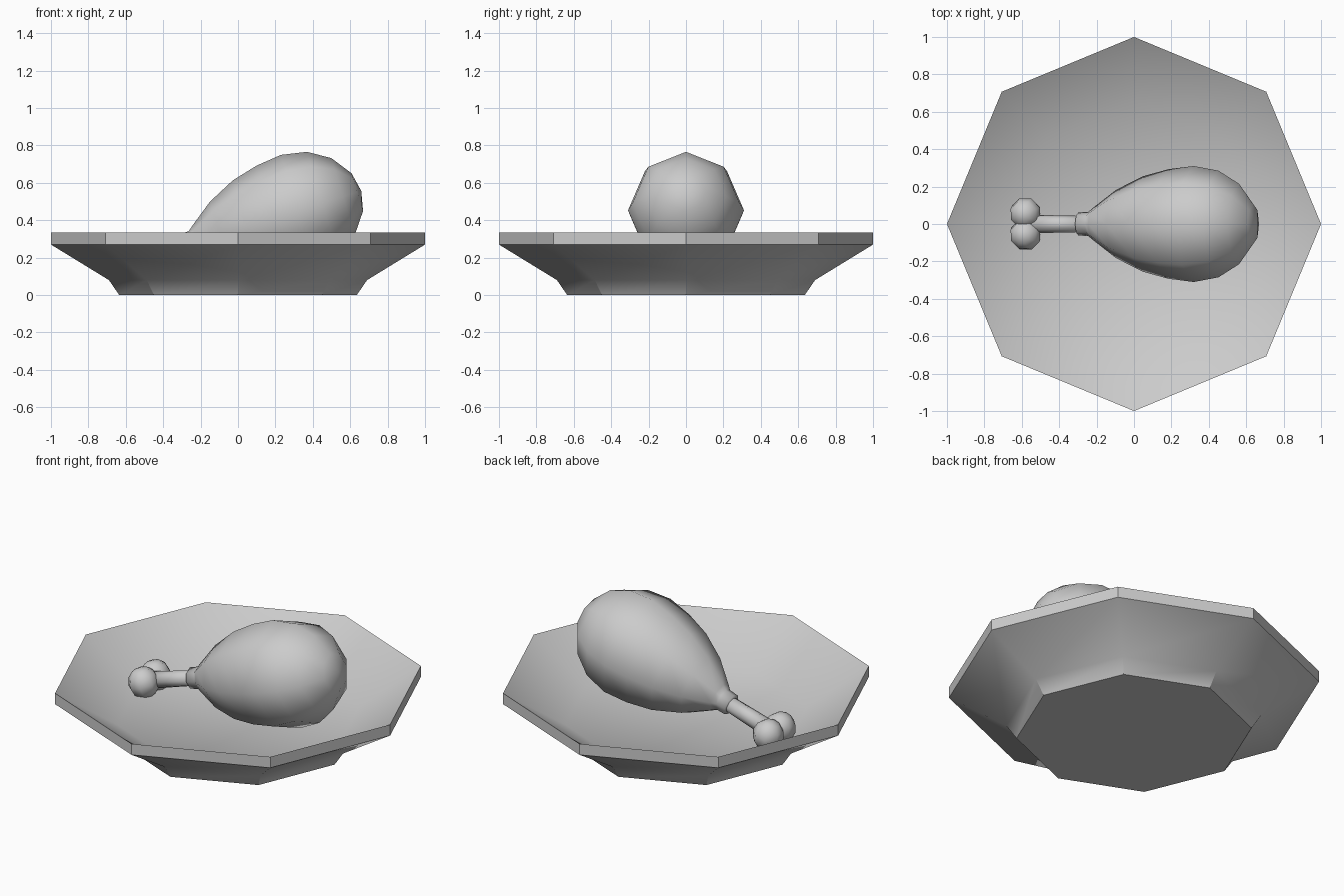
import bpy, bmesh, math
from mathutils import Vector

cube = bpy.data.objects.get("Cube")
if cube:
    bpy.data.objects.remove(cube, do_unlink=True)

SIDES = 8
TILT = math.radians(17)                      # rise of the drumstick axis
AXIS_ORIGIN = Vector((0.31, 0, 0.45))        # widest point of the meat

mat = bpy.data.materials.new("light_grey")
mat.use_nodes = True
GREY = (0.6, 0.6, 0.6, 1)
mat.diffuse_color = GREY
mat.node_tree.nodes["Principled BSDF"].inputs["Base Color"].default_value = GREY


def finish(name, bm, smooth_angle=180):
    """Turn a bmesh into a shaded object."""
    bmesh.ops.recalc_face_normals(bm, faces=bm.faces)
    mesh = bpy.data.meshes.new(name)
    bm.to_mesh(mesh)
    bm.free()
    mesh.materials.append(mat)
    obj = bpy.data.objects.new(name, mesh)
    bpy.context.collection.objects.link(obj)
    bpy.ops.object.select_all(action='DESELECT')
    obj.select_set(True)
    bpy.context.view_layer.objects.active = obj
    bpy.ops.object.shade_smooth_by_angle(angle=math.radians(smooth_angle))
    return obj


def lathe(name, profile, smooth_angle=180):
    """Revolve (radius, height) pairs around z; ends on the axis close."""
    bm = bmesh.new()
    verts = [bm.verts.new((r, 0, z)) for r, z in profile]
    edges = [bm.edges.new(pair) for pair in zip(verts, verts[1:])]
    bmesh.ops.spin(bm, geom=verts + edges, cent=(0, 0, 0), axis=(0, 0, 1),
                   angle=math.tau, steps=SIDES)
    bmesh.ops.remove_doubles(bm, verts=bm.verts, dist=0.0005)
    return finish(name, bm, smooth_angle)


def lay_on_axis(obj):
    obj.rotation_euler = (0, math.pi / 2 - TILT, 0)
    obj.location = AXIS_ORIGIN


# Octagonal dish: foot, sloping underside, rim, hollow inside
lathe("dish", [(0, 0), (0.635, 0), (0.69, 0.08), (1, 0.27), (1, 0.335),
               (0.66, 0.12), (0, 0.12)], 35)

# Meat with a small collar round the bone
lay_on_axis(lathe("meat", [
    (0, -0.635), (0.062, -0.635), (0.064, -0.58), (0.085, -0.555),
    (0.182, -0.425), (0.255, -0.275), (0.293, -0.131), (0.31, 0.01),
    (0.285, 0.148), (0.215, 0.263), (0.105, 0.343), (0, 0.365)]))

# Bone shaft
lay_on_axis(lathe("bone_shaft", [(0, -0.92), (0.05, -0.92), (0.043, -0.6),
                                 (0, -0.6)]))

# Pair of knuckles at the end of the bone
for side, name in ((1, "left_knuckle"), (-1, "right_knuckle")):
    bm = bmesh.new()
    bmesh.ops.create_uvsphere(bm, u_segments=SIDES, v_segments=6, radius=0.087)
    knob = finish(name, bm)
    knob.location = (-0.58, side * 0.056, 0.185)
    knob.rotation_euler = (0, -TILT, math.pi / SIDES)
